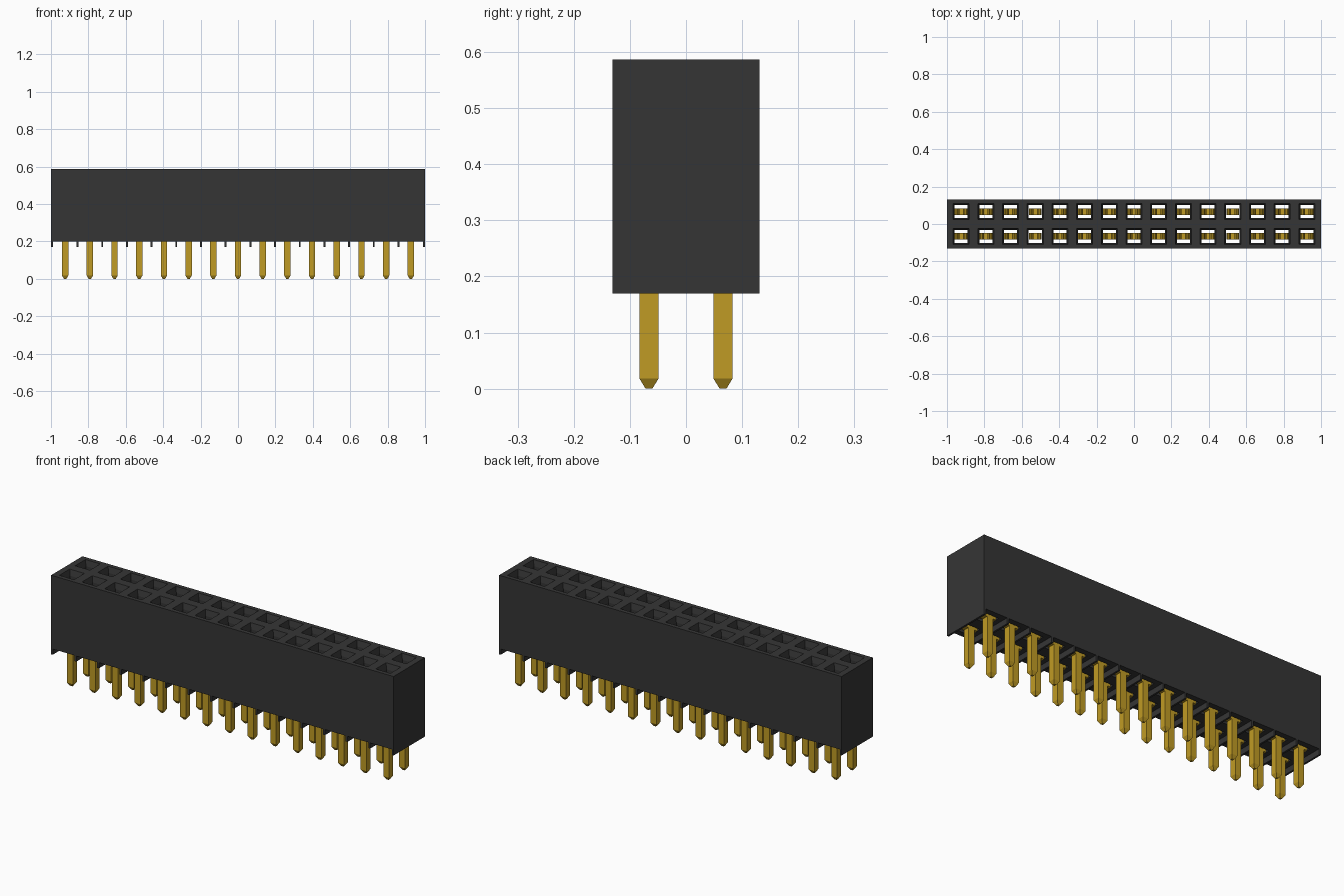
import bpy, bmesh

old = bpy.data.objects.get("Cube")
if old:
    bpy.data.objects.remove(old, do_unlink=True)

COLS, PITCH = 15, 0.132
HALF_X, HALF_Y = 1.0, 0.131
Z_FOOT, Z_FLOOR, Z_TOP = 0.17, 0.20, 0.587
CENTRES_X = [(i - (COLS - 1) / 2) * PITCH for i in range(COLS)]
CENTRES_Y = {"front": -PITCH / 2, "back": PITCH / 2}


def material(name, rgb, metallic=0.0):
    m = bpy.data.materials.new(name)
    m.use_nodes = True
    m.diffuse_color = (*rgb, 1)
    bsdf = m.node_tree.nodes["Principled BSDF"]
    bsdf.inputs["Base Color"].default_value = (*rgb, 1)
    bsdf.inputs["Roughness"].default_value = 0.5
    return m


def finish(bm, name, mat):
    bmesh.ops.remove_doubles(bm, verts=bm.verts, dist=1e-5)
    bmesh.ops.recalc_face_normals(bm, faces=bm.faces)
    me = bpy.data.meshes.new(name)
    bm.to_mesh(me)
    bm.free()
    me.materials.append(mat)
    return me


def add_object(name, mesh, location=(0, 0, 0)):
    ob = bpy.data.objects.new(name, mesh)
    ob.location = location
    bpy.context.collection.objects.link(ob)
    return ob


def rect(bm, x0, x1, y0, y1, z):
    return [bm.verts.new(p) for p in
            ((x0, y0, z), (x1, y0, z), (x1, y1, z), (x0, y1, z))]


def square(bm, x, y, half, z):
    return rect(bm, x - half, x + half, y - half, y + half, z)


def loft(bm, loops):
    for a, b in zip(loops, loops[1:]):
        for i in range(4):
            j = (i + 1) % 4
            bm.faces.new((a[i], a[j], b[j], b[i]))


def box(bm, x0, x1, y0, y1, z0, z1):
    lo, hi = rect(bm, x0, x1, y0, y1, z0), rect(bm, x0, x1, y0, y1, z1)
    loft(bm, [lo, hi])
    bm.faces.new(lo)
    bm.faces.new(hi)


plastic = material("black plastic", (0.036, 0.036, 0.036))
gold = material("gold plating", (0.53, 0.33, 0.018))

# Housing: one cell per socket, each with a chamfered hole right through
edges_x = [-HALF_X] + [x + PITCH / 2 for x in CENTRES_X[:-1]] + [HALF_X]
edges_y = [-HALF_Y, 0, HALF_Y]
bm = bmesh.new()
for i, cx in enumerate(CENTRES_X):
    for j, cy in enumerate(CENTRES_Y.values()):
        cell = (edges_x[i], edges_x[i + 1], edges_y[j], edges_y[j + 1])
        top, floor = rect(bm, *cell, Z_TOP), rect(bm, *cell, Z_FLOOR)
        loft(bm, [top,
                  square(bm, cx, cy, 0.043, Z_TOP),
                  square(bm, cx, cy, 0.035, Z_TOP - 0.03),
                  square(bm, cx, cy, 0.035, Z_FLOOR),
                  floor])
        # outer walls only where the cell lies on the border
        border = (j == 0, i == COLS - 1, j == 1, i == 0)
        for k in range(4):
            if border[k]:
                n = (k + 1) % 4
                bm.faces.new((top[k], top[n], floor[n], floor[k]))
add_object("housing", finish(bm, "housing", plastic))

# Thin standoff ribs under the housing, between neighbouring pin pairs
bm = bmesh.new()
for x in edges_x:
    x = max(-HALF_X + 0.005, min(HALF_X - 0.005, x))
    box(bm, x - 0.005, x + 0.005, -HALF_Y, HALF_Y, Z_FOOT, Z_FLOOR)
add_object("standoff_ribs", finish(bm, "standoff_ribs", plastic))

# Contact: forked spring on a wide base, with a square pin and tapered tip
half = [(0.0345, Z_FLOOR), (0.0345, 0.29), (0.019, 0.47), (0.028, 0.52),
        (0.020, 0.52), (0.009, 0.47), (0.020, 0.30), (0.012, 0.28)]
outline = half + [(-x, z) for x, z in reversed(half)]
bm = bmesh.new()
fork = bm.faces.new([bm.verts.new((x, -0.017, z)) for x, z in outline])
ext = bmesh.ops.extrude_face_region(bm, geom=[fork], use_keep_orig=True)
bmesh.ops.translate(bm, vec=(0, 0.034, 0),
                    verts=[v for v in ext["geom"] if isinstance(v, bmesh.types.BMVert)])
pin = [square(bm, 0, 0, h, z) for h, z in
       ((0.017, Z_FLOOR + 0.01), (0.017, 0.018), (0.006, 0.0))]
loft(bm, pin)
bm.faces.new(pin[0])
bm.faces.new(pin[-1])
contact = finish(bm, "contact", gold)

for row, y in CENTRES_Y.items():
    for i, x in enumerate(CENTRES_X):
        add_object(f"contact_{row}_{i + 1:02d}", contact, (x, y, 0))
